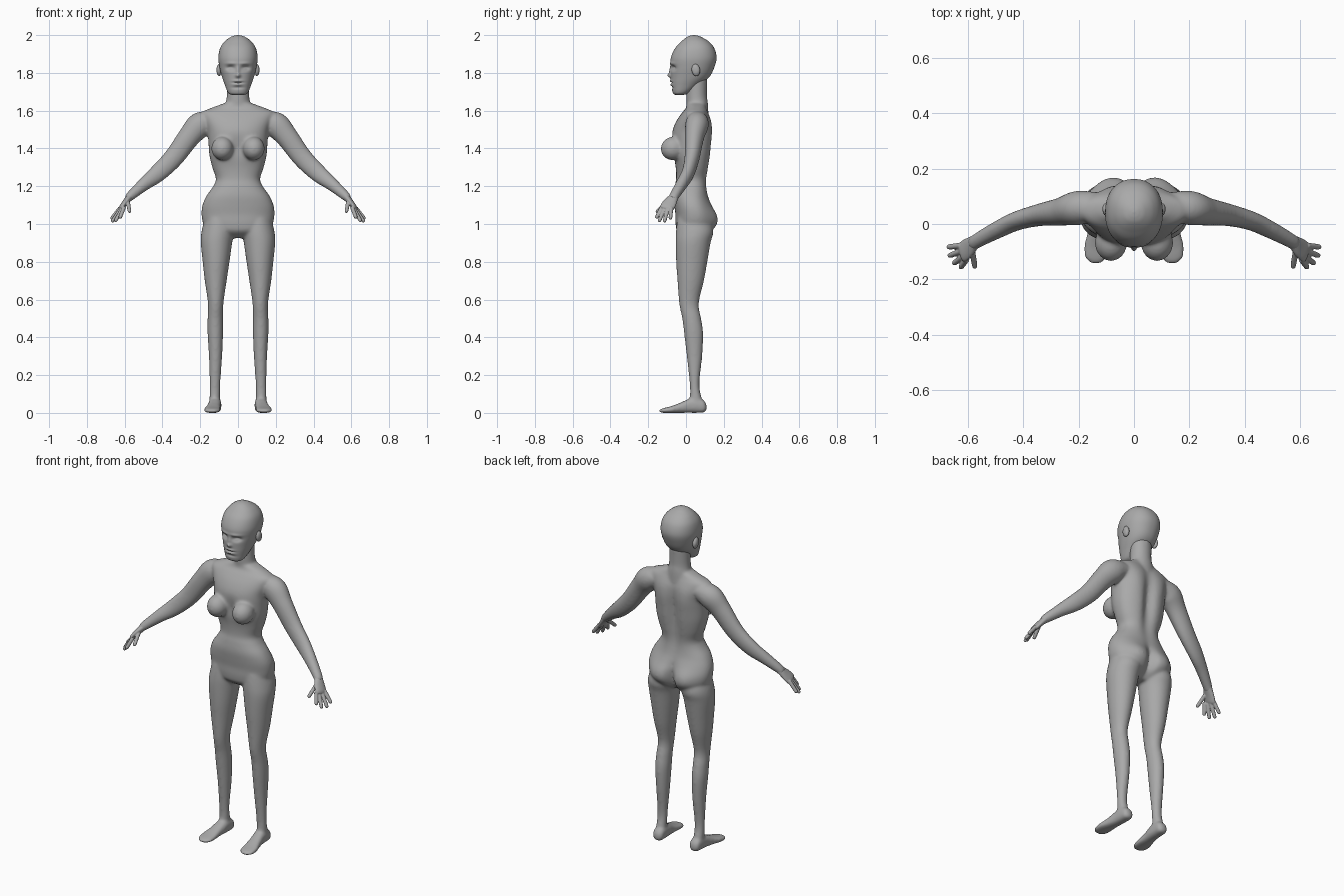
import bpy
import bmesh
import math
from mathutils import Vector, Matrix

cube = bpy.data.objects.get("Cube")
if cube:
    bpy.data.objects.remove(cube)

skin = bpy.data.materials.new("plain grey")
skin.use_nodes = True
GREY = (0.4, 0.4, 0.4, 1)
skin.diffuse_color = GREY
skin.node_tree.nodes["Principled BSDF"].inputs["Base Color"].default_value = GREY


def spline(rows, steps):
    """Catmull-Rom interpolation through tuples of any length."""
    rows = [Vector(r) for r in rows]
    out = []
    for i in range(len(rows) - 1):
        a, b = rows[max(i - 1, 0)], rows[i]
        c, d = rows[i + 1], rows[min(i + 2, len(rows) - 1)]
        for k in range(steps):
            t = k / steps
            out.append(b + (c - a) * t / 2 + (a * 2 - b * 5 + c * 4 - d) * t * t / 2
                       + (b * 3 - a - c * 3 + d) * t ** 3 / 2)
    return out + [rows[-1]]


def skin_rings(bm, rings):
    """Bridge rings of points into a closed solid."""
    loops = [[bm.verts.new(p) for p in ring] for ring in rings]
    n = len(loops[0])
    faces = [bm.faces.new((lo[i], lo[(i + 1) % n], hi[(i + 1) % n], hi[i]))
             for lo, hi in zip(loops, loops[1:]) for i in range(n)]
    faces += [bm.faces.new(loops[0]), bm.faces.new(loops[-1])]
    bmesh.ops.recalc_face_normals(bm, faces=faces)


def loft(bm, rows, axis="z", power=2.0, sides=48, steps=6):
    """Rows are (position, centre x, half width, low edge, high edge)."""
    rings = []
    for pos, cx, rx, low, high in spline(rows, steps):
        ring = []
        for i in range(sides):
            a = math.tau * i / sides
            c, s = math.cos(a), math.sin(a)
            x = cx + rx * math.copysign(abs(c) ** (2 / power), c)
            w = (low + high) / 2 + (high - low) / 2 * math.copysign(abs(s) ** (2 / power), s)
            ring.append((x, w, pos) if axis == "z" else (x, pos, w))
        rings.append(ring)
    skin_rings(bm, rings)


def tube(bm, rows, sides=24, steps=6):
    """Rows are (x, y, z, radius across y, radius across the other side)."""
    path = spline(rows, steps)
    rings = []
    for i, p in enumerate(path):
        t = (path[min(i + 1, len(path) - 1)] - path[max(i - 1, 0)]).to_3d().normalized()
        u = Vector((0, 1, 0))
        u = (u - t * u.dot(t)).normalized()
        v = t.cross(u)
        rings.append([p.to_3d() + u * p[3] * math.cos(math.tau * k / sides)
                      + v * p[4] * math.sin(math.tau * k / sides) for k in range(sides)])
    skin_rings(bm, rings)


def ball(bm, centre, radii, tilt=0.0):
    m = Matrix.Translation(centre) @ Matrix.Rotation(tilt, 4, "X") @ Matrix.Diagonal((*radii, 1))
    bmesh.ops.create_uvsphere(bm, u_segments=32, v_segments=20, radius=1, matrix=m)


def push(bm, centre, size, amount, front):
    """Soft push along y of the front or back surface, on both sides of x = 0."""
    for v in bm.verts:
        if (v.co.y < 0.04) == front:
            d = [(abs(v.co.x) - centre[0]) / size[0], (v.co.z - centre[1]) / size[1]]
            v.co.y += amount * math.exp(-d[0] ** 2 - d[1] ** 2)


def mirror(bm):
    copy = bmesh.ops.duplicate(bm, geom=bm.verts[:] + bm.edges[:] + bm.faces[:])["geom"]
    for v in copy:
        if isinstance(v, bmesh.types.BMVert):
            v.co.x = -v.co.x
    bmesh.ops.reverse_faces(bm, faces=[f for f in copy if isinstance(f, bmesh.types.BMFace)])


def finish(bm, name, voxel=0.0, smoothing=0):
    mesh = bpy.data.meshes.new(name)
    bm.to_mesh(mesh)
    bm.free()
    mesh.materials.append(skin)
    mesh.shade_smooth()
    obj = bpy.data.objects.new(name, mesh)
    bpy.context.collection.objects.link(obj)
    if voxel:
        mod = obj.modifiers.new("fuse", "REMESH")
        mod.mode, mod.voxel_size, mod.use_smooth_shade = "VOXEL", voxel, True
        mod = obj.modifiers.new("soften", "SMOOTH")
        mod.factor, mod.iterations = 0.5, smoothing
    return obj


# torso with chest, spine groove, shoulder blades and seat
torso = bmesh.new()
loft(torso, [
    (.925, 0, .09, .0, .08), (.96, 0, .155, -.045, .125), (1.0, 0, .183, -.055, .145),
    (1.05, 0, .193, -.056, .145), (1.1, 0, .188, -.062, .132), (1.15, 0, .166, -.066, .118),
    (1.2, 0, .131, -.06, .112), (1.24, 0, .117, -.052, .114), (1.3, 0, .136, -.055, .124),
    (1.37, 0, .152, -.07, .134), (1.45, 0, .157, -.075, .138), (1.5, 0, .162, -.07, .138),
    (1.55, 0, .18, -.048, .132), (1.59, 0, .19, -.02, .118), (1.615, 0, .14, .0, .108),
    (1.64, 0, .07, .005, .105)], power=2.3, sides=72)
push(torso, (.09, 1.02), (.07, .07), .028, False)
push(torso, (0, 1.0), (.025, .08), -.035, False)
push(torso, (0, 1.38), (.035, .17), -.03, False)
push(torso, (.09, 1.5), (.05, .08), .008, False)
push(torso, (0, 1.4), (.03, .06), .012, True)

# arms, legs, feet and chest volumes for one side, then mirrored
body = bmesh.new()
tube(body, [
    (.13, .065, 1.55, .05, .045), (.2, .058, 1.525, .062, .068), (.26, .045, 1.46, .051, .059),
    (.342, .032, 1.35, .04, .053), (.425, .01, 1.268, .034, .047), (.5, -.025, 1.208, .031, .035),
    (.565, -.06, 1.152, .027, .026), (.585, -.073, 1.13, .027, .02)])
loft(body, [
    (1.03, .1, .075, -.045, .13), (.96, .107, .086, -.053, .145), (.9, .114, .083, -.055, .13),
    (.8, .116, .071, -.052, .113), (.7, .118, .058, -.045, .095), (.58, .118, .041, -.036, .068),
    (.5, .12, .041, -.02, .08), (.42, .12, .041, -.01, .091), (.3, .119, .035, .004, .086),
    (.15, .122, .028, .02, .071), (.07, .123, .028, .02, .085), (.03, .123, .025, .02, .085)])
loft(body, [
    (.11, .12, .012, .015, .04), (.095, .12, .03, .002, .066), (.06, .121, .033, 0, .08),
    (.02, .123, .034, 0, .076), (-.03, .13, .037, 0, .054), (-.08, .136, .045, 0, .035),
    (-.12, .138, .04, 0, .025), (-.142, .138, .02, .003, .017)], axis="y", power=2.5)
ball(body, (.083, -.068, 1.4), (.058, .066, .062), 0.3)
mirror(body)

# neck
tube(body, [(0, .065, 1.56, .055, .09), (0, .06, 1.63, .057, .068),
            (0, .056, 1.68, .055, .06), (0, .058, 1.78, .055, .06)])
fused = bpy.data.meshes.new("torso_part")
torso.to_mesh(fused)
torso.free()
body.from_mesh(fused)
bpy.data.meshes.remove(fused)
finish(body, "body", 0.007, 12)

# hands with fingers fanned from the palm
hands = bmesh.new()
tube(hands, [(.55, -.052, 1.165, .022, .021), (.575, -.066, 1.14, .026, .019),
             (.597, -.085, 1.113, .036, .016), (.616, -.1, 1.088, .038, .014),
             (.624, -.106, 1.077, .03, .008)])
fingers = [((.603, -.127, 1.09), (.626, -.158, 1.03)), ((.612, -.114, 1.082), (.651, -.143, 1.012)),
           ((.62, -.097, 1.08), (.668, -.115, 1.01)), ((.624, -.078, 1.085), (.672, -.083, 1.025)),
           ((.583, -.1, 1.115), (.573, -.158, 1.062))]
for base, tip in fingers:
    base, tip = Vector(base), Vector(tip)
    joints = [(0, .011), (.5, .0105), (.9, .0095), (1, .005)]
    tube(hands, [(*base.lerp(tip, t), r, r) for t, r in joints], sides=12)
mirror(hands)
finish(hands, "hands", 0.003, 4)

# head with eye sockets, brow, nose, lips and chin
head = bmesh.new()
loft(head, [
    (1.683, 0, .03, -.055, -.015), (1.695, 0, .052, -.07, .02), (1.74, 0, .071, -.078, .08),
    (1.78, 0, .085, -.08, .125), (1.83, 0, .098, -.081, .15), (1.88, 0, .104, -.08, .162),
    (1.93, 0, .095, -.058, .15), (1.965, 0, .072, -.026, .122), (1.988, 0, .042, .002, .085),
    (1.997, 0, .02, .022, .062), (2.0, 0, .004, .04, .046)], power=2.2, sides=128, steps=12)
push(head, (.04, 1.826), (.022, .013), .018, True)
push(head, (.035, 1.85), (.03, .008), -.005, True)
push(head, (.038, 1.822), (.012, .006), -.006, True)
push(head, (0, 1.81), (.009, .025), -.008, True)
push(head, (0, 1.786), (.013, .011), -.015, True)
push(head, (0, 1.758), (.024, .006), -.006, True)
push(head, (0, 1.748), (.026, .004), .007, True)
push(head, (0, 1.738), (.022, .006), -.006, True)
push(head, (0, 1.722), (.03, .007), .006, True)
finish(head, "head")

# ears
ears = bmesh.new()
ball(ears, (.1, .052, 1.815), (.014, .022, .032), 0.15)
push(ears, (.114, 1.815), (.008, .015), .003, False)
mirror(ears)
finish(ears, "ears")
